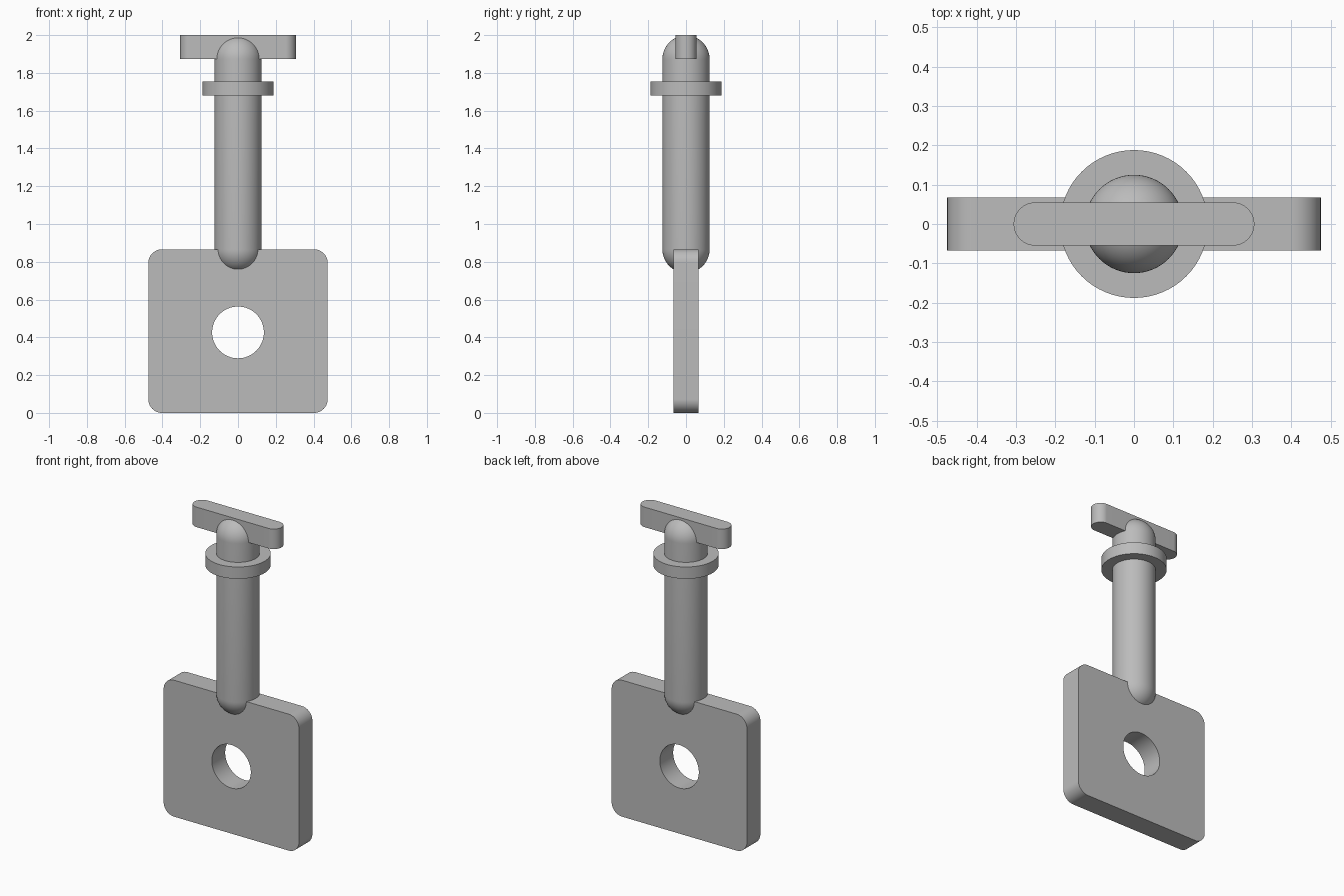
import bpy, bmesh
from math import sin, cos, pi, radians
from mathutils import Matrix

cube = bpy.data.objects.get("Cube")
if cube:
    bpy.data.objects.remove(cube, do_unlink=True)

grey = bpy.data.materials.new("plain_grey")
grey.use_nodes = True
colour = (0.5, 0.5, 0.5, 1)
grey.diffuse_color = colour
grey.node_tree.nodes["Principled BSDF"].inputs["Base Color"].default_value = colour


def finish(obj):
    """Assign the material and smooth the curved faces only."""
    obj.data.materials.clear()
    obj.data.materials.append(grey)
    bpy.ops.object.select_all(action="DESELECT")
    obj.select_set(True)
    bpy.context.view_layer.objects.active = obj
    bpy.ops.object.shade_smooth_by_angle(angle=radians(30))


def rounded_outline(hx, hy, r, steps=16):
    """Rounded rectangle centred on the origin."""
    pts = []
    for quarter, (sx, sy) in enumerate([(1, 1), (-1, 1), (-1, -1), (1, -1)]):
        for i in range(steps + 1):
            a = (quarter + i / steps) * pi / 2
            p = (sx * (hx - r) + r * cos(a), sy * (hy - r) + r * sin(a))
            if not pts or abs(p[0] - pts[-1][0]) + abs(p[1] - pts[-1][1]) > 1e-5:
                pts.append(p)
    if abs(pts[0][0] - pts[-1][0]) + abs(pts[0][1] - pts[-1][1]) < 1e-5:
        pts.pop()
    return pts


def slab(name, outlines, thickness, matrix):
    """Extrude filled outlines; an outline inside another becomes a hole."""
    curve = bpy.data.curves.new(name, "CURVE")
    curve.dimensions = "2D"
    curve.fill_mode = "BOTH"
    curve.extrude = thickness / 2
    for pts in outlines:
        spline = curve.splines.new("POLY")
        spline.points.add(len(pts) - 1)
        for point, (x, y) in zip(spline.points, pts):
            point.co = (x, y, 0, 1)
        spline.use_cyclic_u = True
    temp = bpy.data.objects.new(name + "_outline", curve)
    bpy.context.collection.objects.link(temp)
    mesh = bpy.data.meshes.new_from_object(
        temp.evaluated_get(bpy.context.evaluated_depsgraph_get()))
    bpy.data.objects.remove(temp, do_unlink=True)
    bm = bmesh.new()
    bm.from_mesh(mesh)
    bmesh.ops.remove_doubles(bm, verts=bm.verts, dist=1e-5)
    bmesh.ops.recalc_face_normals(bm, faces=bm.faces)
    bm.transform(matrix)
    bm.to_mesh(mesh)
    bm.free()
    mesh.name = name
    obj = bpy.data.objects.new(name, mesh)
    bpy.context.collection.objects.link(obj)
    finish(obj)


def lathe(name, profile, segments=64):
    """Revolve (radius, height) points around the z axis."""
    bm = bmesh.new()
    verts = [bm.verts.new((r, 0, z)) for r, z in profile]
    edges = [bm.edges.new(pair) for pair in zip(verts, verts[1:])]
    bmesh.ops.spin(bm, geom=verts + edges, cent=(0, 0, 0), axis=(0, 0, 1),
                   angle=2 * pi, steps=segments)
    bmesh.ops.remove_doubles(bm, verts=bm.verts, dist=1e-5)
    bmesh.ops.recalc_face_normals(bm, faces=bm.faces)
    mesh = bpy.data.meshes.new(name)
    bm.to_mesh(mesh)
    bm.free()
    obj = bpy.data.objects.new(name, mesh)
    bpy.context.collection.objects.link(obj)
    finish(obj)


# Upright base plate with a round hole
PLATE_H = 0.866
hole = [(0.137 * cos(2 * pi * i / 64), 0.137 * sin(2 * pi * i / 64) - 0.007)
        for i in range(64)]
slab("base_plate", [rounded_outline(0.475, PLATE_H / 2, 0.073), hole], 0.134,
     Matrix.Translation((0, 0, PLATE_H / 2)) @ Matrix.Rotation(pi / 2, 4, "X"))

# Shaft with a dome at each end
R, LOW, HIGH, N = 0.125, PLATE_H, 1.873, 16
arc = [i / N * pi / 2 for i in range(N + 1)]
lathe("shaft", [(R * sin(a), LOW - R * cos(a)) for a in arc]
      + [(R * cos(a), HIGH + R * sin(a)) for a in arc])

# Collar below the head
lathe("collar", [(0, 1.679), (0.188, 1.679), (0.188, 1.754), (0, 1.754)])

# Cross bar with round ends
slab("cross_bar", [rounded_outline(0.306, 0.055, 0.055)], 0.127,
     Matrix.Translation((0, 0, 1.9365)))
